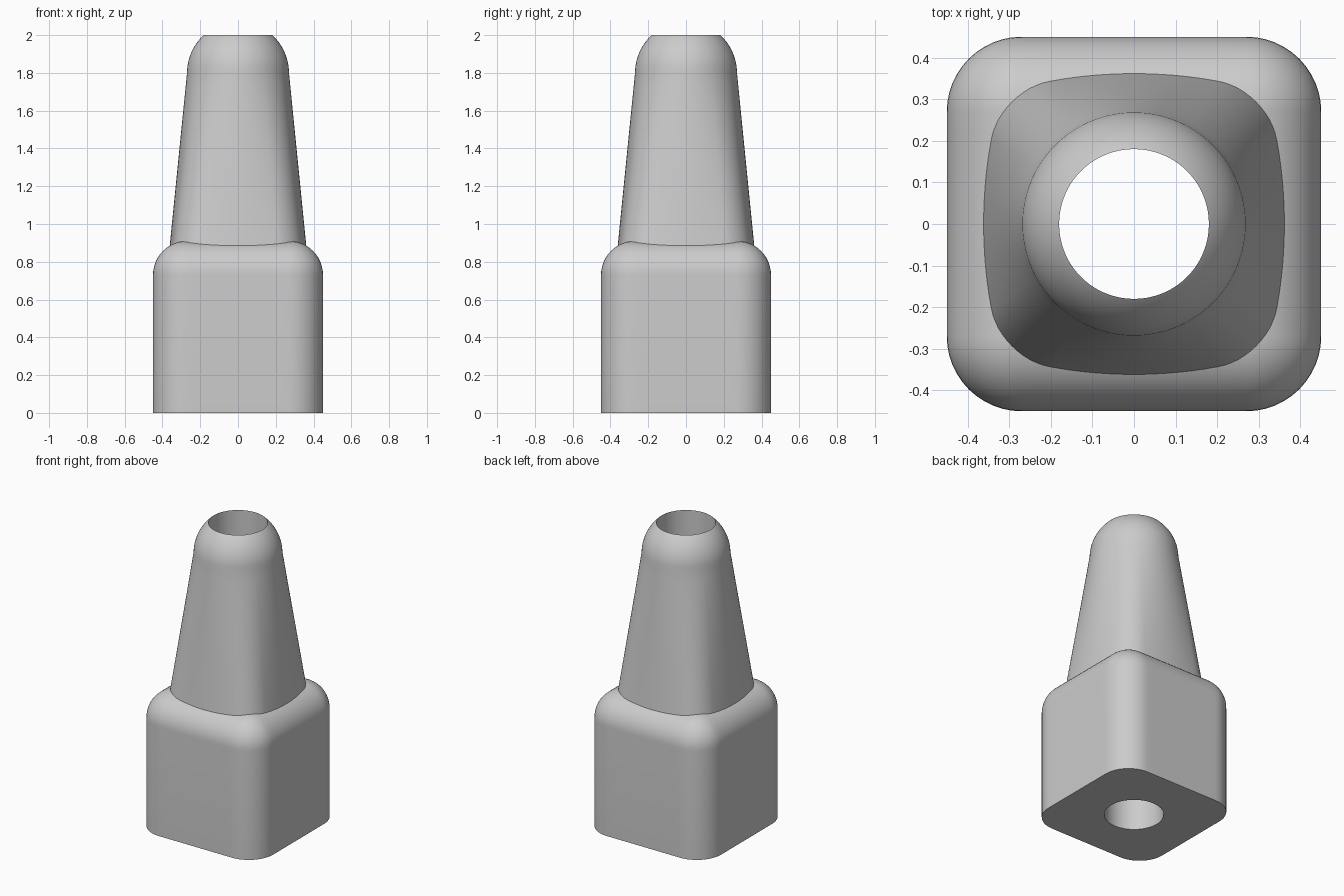
import bpy, bmesh
from math import pi, sin, cos, sqrt
from mathutils import Vector

cube = bpy.data.objects.get("Cube")
if cube:
    bpy.data.objects.remove(cube)

grey = bpy.data.materials.new("plain grey")
grey.use_nodes = True
grey.diffuse_color = (0.6, 0.6, 0.6, 1)
grey.node_tree.nodes["Principled BSDF"].inputs["Base Color"].default_value = grey.diffuse_color

CORE, ROUND = 0.27, 0.18      # half length of the flat sides, corner radius
HOLE, TIP = 0.18, 0.27        # bore radius, dome radius
SHOULDER, DOME_Z = 0.73, 1.8  # start of the top fillet, centre of the dome
FLAT_STEPS, ARC_STEPS = 12, 12


def direction(a):
    return Vector((cos(a), sin(a), 0))


def profile():
    """Points round the square: core point, outward normal, matching circle direction."""
    flat, arc = 2 * CORE, ROUND * pi / 2
    quarter = flat + arc
    points = []
    for q in range(4):
        turn = q * pi / 2
        n = direction(turn)
        side = direction(turn + pi / 2)
        for i in range(FLAT_STEPS):
            f = i / FLAT_STEPS
            along = (f - 0.5) * flat
            points.append((n * CORE + side * along, n,
                           direction(turn + along / quarter * pi / 2)))
        for i in range(ARC_STEPS):
            f = i / ARC_STEPS
            s = flat / 2 + f * arc
            points.append(((n + side) * CORE, direction(turn + f * pi / 2),
                           direction(turn + s / quarter * pi / 2)))
    return points


PROFILE = profile()


def square_ring(offset, z):
    return [core + n * offset + Vector((0, 0, z)) for core, n, _ in PROFILE]


def circle_ring(radius, z):
    return [c * radius + Vector((0, 0, z)) for _, _, c in PROFILE]


def loft(name, rings):
    """Skin a list of matching rings, from the outside bottom upward."""
    bm = bmesh.new()
    loops = [[bm.verts.new(p) for p in ring] for ring in rings]
    count = len(PROFILE)
    for a, b in zip(loops, loops[1:]):
        for i in range(count):
            j = (i + 1) % count
            bm.faces.new((a[i], a[j], b[j], b[i]))
    bmesh.ops.remove_doubles(bm, verts=bm.verts, dist=1e-5)
    mesh = bpy.data.meshes.new(name)
    bm.to_mesh(mesh)
    bm.free()
    mesh.materials.append(grey)
    obj = bpy.data.objects.new(name, mesh)
    bpy.context.collection.objects.link(obj)
    bpy.ops.object.select_all(action='DESELECT')
    obj.select_set(True)
    bpy.context.view_layer.objects.active = obj
    bpy.ops.object.shade_smooth_by_angle(angle=pi / 6)
    return obj


# Square base with rounded corners, filleted top and a bore through it
TOP = SHOULDER + ROUND
base = [circle_ring(HOLE, 0), square_ring(ROUND, 0)]
for k in range(13):
    a = k / 12 * pi / 2
    base.append(square_ring(ROUND * cos(a), SHOULDER + ROUND * sin(a)))
base += [circle_ring(HOLE, TOP), circle_ring(HOLE, 0)]
loft("square_base", base)

# Tapered neck blending from the square to a circle, with a bored dome tip
neck = []
for k in range(17):
    z = 0.8 + (DOME_Z - 0.8) * k / 16
    t = z / DOME_Z
    neck.append([p.lerp(q, t) for p, q in zip(square_ring(ROUND, z), circle_ring(TIP, z))])
rim = sqrt(TIP ** 2 - HOLE ** 2)
for k in range(1, 11):
    h = rim * sin(k / 10 * pi / 2)
    neck.append(circle_ring(sqrt(TIP ** 2 - h ** 2), DOME_Z + h))
neck.append(circle_ring(HOLE, TOP))
loft("tapered_neck", neck)
